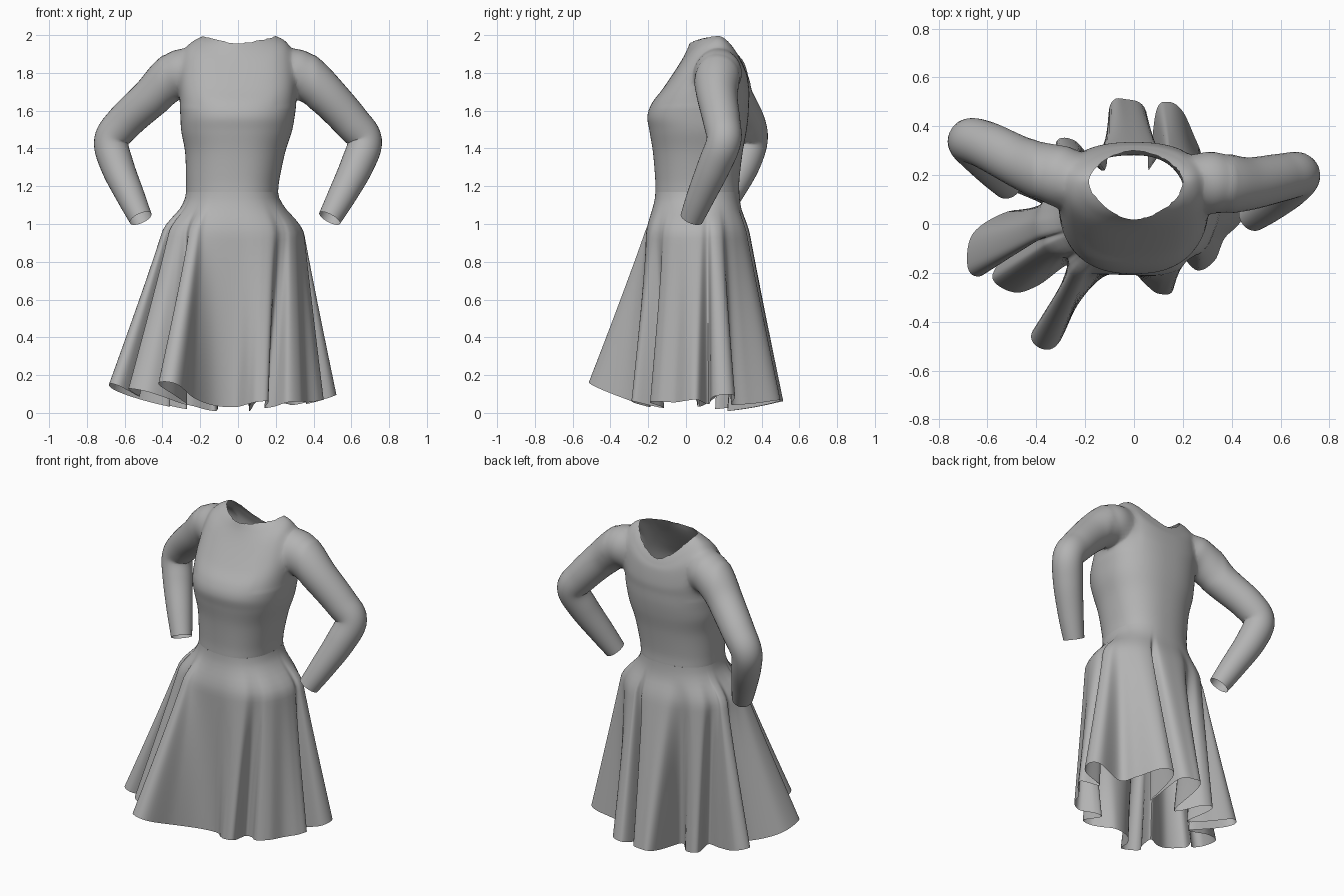
import bpy, bmesh, math
from mathutils import Vector

cube = bpy.data.objects.get("Cube")
if cube:
    bpy.data.objects.remove(cube, do_unlink=True)

fabric = bpy.data.materials.new("grey_fabric")
fabric.use_nodes = True
GREY = (0.45, 0.45, 0.45, 1)
fabric.diffuse_color = GREY
fabric.node_tree.nodes["Principled BSDF"].inputs["Base Color"].default_value = GREY


def spline(points, steps, closed=False):
    """Sample a smooth curve running through tuples of any length."""
    pts = [Vector(p) for p in points]
    n = len(pts)
    pick = (lambda i: pts[i % n]) if closed else (lambda i: pts[max(0, min(n - 1, i))])
    out = []
    for i in range(n if closed else n - 1):
        a, b, c, d = (pick(i + k) for k in (-1, 0, 1, 2))
        for s in range(steps):
            t = s / steps
            out.append(b + (c - a) * (t / 2) + (a * 2 - b * 5 + c * 4 - d) * (t * t / 2)
                       + (b * 3 - a - c * 3 + d) * (t ** 3 / 2))
    if not closed:
        out.append(pts[-1])
    return out


def smooth_shade(obj):
    bpy.ops.object.select_all(action='DESELECT')
    bpy.context.view_layer.objects.active = obj
    obj.select_set(True)
    bpy.ops.object.shade_smooth_by_angle(angle=math.radians(60))


def loft(name, rings, capped=False):
    """Skin equal closed rings; temporary end caps use the second material slot."""
    n = len(rings[0])
    verts = [Vector(p) for ring in rings for p in ring]
    faces = [(r * n + i, r * n + (i + 1) % n, (r + 1) * n + (i + 1) % n, (r + 1) * n + i)
             for r in range(len(rings) - 1) for i in range(n)]
    sides = len(faces)
    if capped:
        last = (len(rings) - 1) * n
        for start, flip in ((0, True), (last, False)):
            hub = len(verts)
            verts.append(sum(verts[start:start + n], Vector()) / n)
            for i in range(n):
                a, b = start + i, start + (i + 1) % n
                faces.append((b, a, hub) if flip else (a, b, hub))
    mesh = bpy.data.meshes.new(name)
    mesh.from_pydata(verts, [], faces)
    mesh.materials.append(fabric)
    if capped:
        mesh.materials.append(fabric)
        for poly in mesh.polygons:
            poly.material_index = int(poly.index >= sides)
        bm = bmesh.new()
        bm.from_mesh(mesh)
        bmesh.ops.recalc_face_normals(bm, faces=bm.faces)
        bm.to_mesh(mesh)
        bm.free()
    obj = bpy.data.objects.new(name, mesh)
    bpy.context.collection.objects.link(obj)
    return obj


def body_point(angle, right, left, front, back, power):
    """Point on a squarish oval with a different reach on each side."""
    c, s = math.cos(angle), math.sin(angle)
    mid = front * 0.45 + back * 0.55
    x = abs(c) ** (2 / power) * (left if c > 0 else right)
    y = mid + abs(s) ** (2 / power) * ((back if s > 0 else front) - mid)
    return x, y


# Bodice: right, left, front, back reach, then front, side and back height, squareness
WAIST = 1.17
SECTIONS = [
    (-.275, .212, -.162, .282, WAIST, WAIST, WAIST, 2.3),
    (-.275, .22, -.163, .283, 1.24, 1.24, 1.24, 2.3),
    (-.28, .25, -.175, .3, 1.38, 1.38, 1.38, 2.3),
    (-.3, .285, -.193, .32, 1.49, 1.49, 1.49, 2.35),
    (-.305, .3, -.204, .33, 1.57, 1.57, 1.57, 2.4),
    (-.31, .31, -.18, .333, 1.64, 1.66, 1.64, 2.4),
    (-.31, .31, -.12, .335, 1.72, 1.78, 1.7, 2.4),
    (-.285, .285, -.04, .325, 1.84, 1.92, 1.78, 2.3),
    (-.23, .245, 0, .312, 1.91, 1.975, 1.82, 2),
    (-.18, .2, .02, .3, 1.96, 1.995, 1.85, 1.7),
]
SIDES = 96
rings = []
for right, left, front, back, zf, zs, zb, power in spline(SECTIONS, 7):
    ring = []
    for i in range(SIDES):
        a = math.tau * i / SIDES
        x, y = body_point(a, right, left, front, back, power)
        s = math.sin(a)
        ring.append((x, y, zs + ((zb if s > 0 else zf) - zs) * s * s))
    rings.append(ring)
bodice = loft("bodice_and_sleeves", rings, capped=True)


# Sleeves: centre line with radius, from inside the shoulder to the cuff
def add_sleeve(path):
    samples = spline(path, 7)
    centres = [Vector(p[:3]) for p in samples]
    rings = []
    for i, c in enumerate(centres):
        along = (centres[min(i + 1, len(centres) - 1)] - centres[max(i - 1, 0)]).normalized()
        u = along.cross(Vector((0, 1, 0))).normalized()
        v = along.cross(u)
        r = samples[i][3]
        rings.append([c + (u * math.cos(a) + v * math.sin(a)) * r
                      for a in (math.tau * k / 32 for k in range(32))])
    sleeve = loft("sleeve", rings, capped=True)
    union = bodice.modifiers.new("union", 'BOOLEAN')
    union.operation, union.solver, union.material_mode = 'UNION', 'EXACT', 'INDEX'
    union.object = sleeve
    bpy.context.view_layer.objects.active = bodice
    bpy.ops.object.modifier_apply(modifier=union.name)
    bpy.data.objects.remove(sleeve, do_unlink=True)


add_sleeve([
    (.2, .175, 1.85, .085), (.29, .173, 1.81, .13), (.37, .165, 1.765, .124),
    (.47, .165, 1.68, .108), (.6, .19, 1.54, .098), (.67, .2, 1.44, .092),
    (.63, .15, 1.31, .088), (.55, .08, 1.15, .075), (.485, .03, 1.03, .062)])
add_sleeve([
    (-.19, .175, 1.85, .085), (-.28, .19, 1.81, .13), (-.36, .215, 1.765, .122),
    (-.46, .25, 1.67, .106), (-.6, .32, 1.54, .098), (-.67, .34, 1.44, .092),
    (-.64, .3, 1.31, .088), (-.57, .22, 1.15, .075), (-.515, .16, 1.03, .062)])

# Open the neck, waist and cuffs, then soften the shoulder seams
bm = bmesh.new()
bm.from_mesh(bodice.data)
bmesh.ops.delete(bm, geom=[f for f in bm.faces if f.material_index == 1], context='FACES')
bmesh.ops.remove_doubles(bm, verts=bm.verts, dist=.005)
bmesh.ops.triangulate(bm, faces=[f for f in bm.faces if len(f.verts) > 4])
shoulders = [v for v in bm.verts
             if .2 < abs(v.co.x) < .4 and v.co.z > 1.62 and not v.is_boundary]
for _ in range(10):
    bmesh.ops.smooth_vert(bm, verts=shoulders, factor=.5,
                          use_axis_x=True, use_axis_y=True, use_axis_z=True)
bm.to_mesh(bodice.data)
bm.free()
bodice.data.materials.pop(index=1)
smooth_shade(bodice)

# Skirt: the folded hem outline, anticlockwise from the front right fold
HEM = [
    (-.42, -.45), (-.38, -.51), (-.31, -.49), (-.23, -.33), (-.13, -.22), (-.02, -.19),
    (.05, -.25), (.1, -.285), (.16, -.27), (.14, -.13), (.19, -.13), (.26, -.19),
    (.33, -.15), (.37, -.06), (.43, 0), (.45, .06), (.36, .12), (.49, .14), (.52, .21),
    (.47, .26), (.31, .24), (.26, .33), (.2, .46), (.14, .5), (.09, .46),
    (.06, .22), (.05, .46), (-.03, .51), (-.1, .48), (-.12, .22), (-.24, .34),
    (-.32, .33), (-.27, .16), (-.38, .2), (-.52, .26), (-.59, .23), (-.57, .17),
    (-.36, .07), (-.52, .05), (-.66, -.04), (-.68, -.18),
    (-.62, -.21), (-.52, -.1), (-.58, -.22), (-.49, -.28), (-.39, -.25), (-.27, -.17),
    (-.33, -.32),
]
hem = spline(HEM, 7, closed=True)
count = len(hem)
MID = Vector((-.03, .06))

# Unwrap and even out the angles so that folds fade into a smooth waist
angles = []
for p in hem:
    a = math.atan2(p.y - MID.y, p.x - MID.x)
    while angles and a < angles[-1] - math.pi:
        a += math.tau
    angles.append(a)
SPAN = 11
even = [sum(angles[k % count] + math.tau * (k // count) for k in range(i - SPAN, i + SPAN + 1))
        / (2 * SPAN + 1) for i in range(count)]

ROWS = 36
rings = []
for row in range(ROWS + 1):
    t = row / ROWS
    flare = min(1, t / .21)
    flare = flare * flare * (3 - 2 * flare)
    fold = max(0, (t - .09) / .91) ** 1.05
    ring = []
    for p, a in zip(hem, even):
        x, y = body_point(a, -.275 - .1 * flare, .212 + .125 * flare,
                          -.162 - .05 * flare, .282 + .035 * flare, 2.3)
        low = .3 * (p - MID).length_squared + .06 * max(0, -p.y)
        ring.append((x + (p.x - x) * fold, y + (p.y - y) * fold, WAIST + (low - WAIST) * t))
    rings.append(ring)
smooth_shade(loft("skirt", rings))
